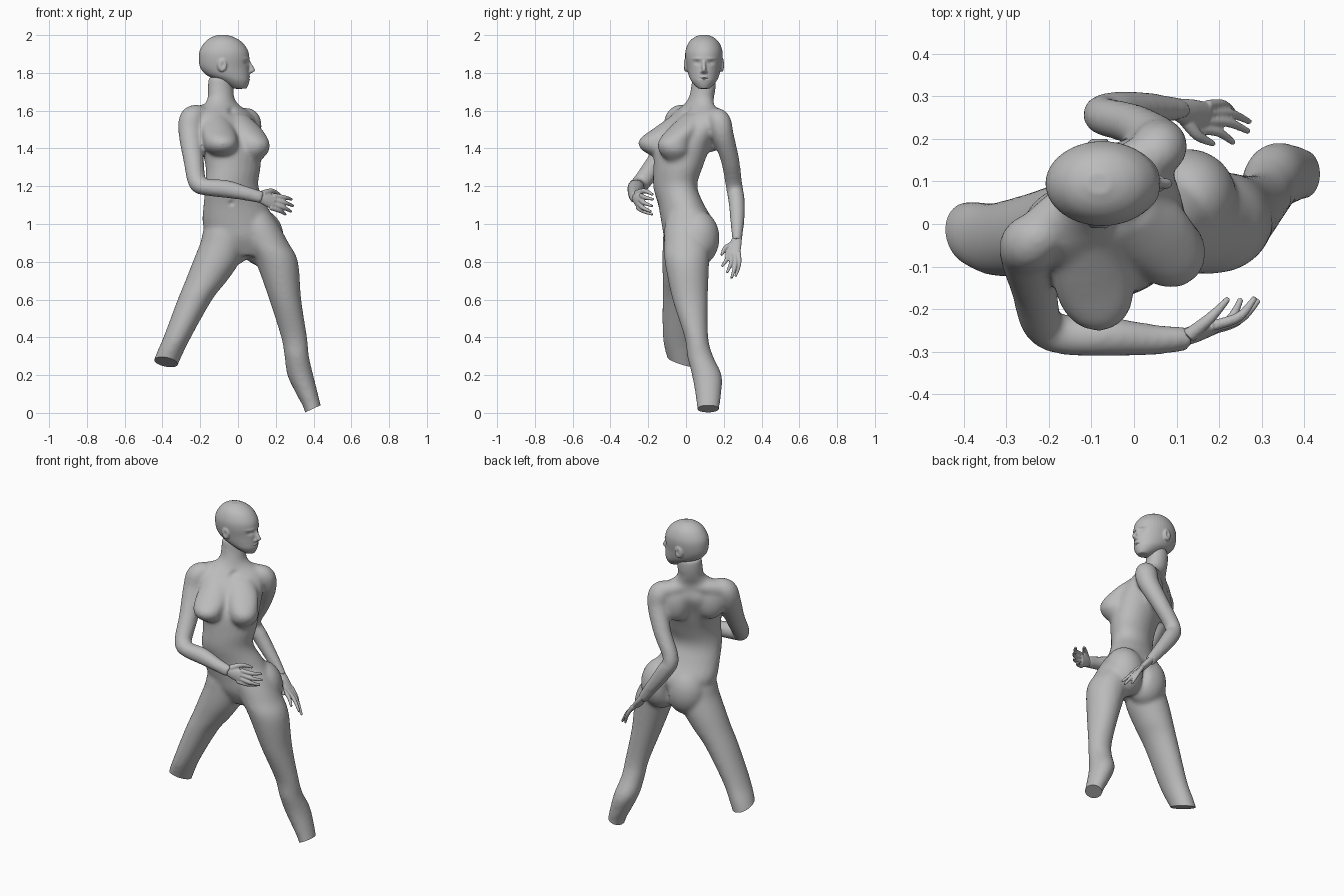
import bpy, bmesh, math
from mathutils import Vector, Matrix

grey = bpy.data.materials.new("plain_grey")
grey.diffuse_color = (0.5, 0.5, 0.5, 1)


def smooth_path(rows, steps=5):
    """Catmull-Rom interpolation of rows of numbers."""
    out = []
    for i in range(len(rows) - 1):
        p = [rows[max(0, min(len(rows) - 1, i + k))] for k in (-1, 0, 1, 2)]
        for s in range(steps):
            t = s / steps
            out.append([0.5 * (2 * b + (c - a) * t + (2 * a - 5 * b + 4 * c - d) * t * t
                               + (3 * b - a - 3 * c + d) * t ** 3) for a, b, c, d in zip(*p)])
    return out + [list(rows[-1])]


def tube(bm, rows, side=None, sides=24):
    """Loft ellipses x,y,z,a,b,(turn). Rings are level unless a side vector is given."""
    rows = smooth_path(rows)
    rings = []
    for i, r in enumerate(rows):
        c = Vector(r[:3])
        if side is None:
            ang = math.radians(r[5]) if len(r) > 5 else 0
            u = Vector((math.cos(ang), math.sin(ang), 0))
            v = Vector((-u.y, u.x, 0))
        else:
            t = Vector(rows[min(i + 1, len(rows) - 1)][:3]) - Vector(rows[max(i - 1, 0)][:3])
            t.normalize()
            u = Vector(side)
            u = (u - t * u.dot(t)).normalized()
            v = t.cross(u)
        rings.append([bm.verts.new(c + u * r[3] * math.cos(k * math.tau / sides)
                                   + v * r[4] * math.sin(k * math.tau / sides)) for k in range(sides)])
    for p, q in zip(rings, rings[1:]):
        for k in range(sides):
            j = (k + 1) % sides
            bm.faces.new((p[k], p[j], q[j], q[k]))
    bm.faces.new(rings[0][::-1])
    bm.faces.new(rings[-1])


def blob(bm, c, size, turn=0):
    m = Matrix.Translation(c) @ Matrix.Rotation(math.radians(turn), 4, 'Z') @ Matrix.Diagonal((*size, 1))
    bmesh.ops.create_uvsphere(bm, u_segments=24, v_segments=16, radius=1, matrix=m)


def fuse(bm, name, voxel, rounds, shape=None):
    """Blend overlapping volumes into one skin, then run an optional shaping step."""
    bmesh.ops.recalc_face_normals(bm, faces=bm.faces)
    me = bpy.data.meshes.new(name)
    bm.to_mesh(me)
    ob = bpy.data.objects.new(name, me)
    bpy.context.collection.objects.link(ob)
    r = ob.modifiers.new("blend", 'REMESH')
    r.mode, r.voxel_size = 'VOXEL', voxel
    s = ob.modifiers.new("soften", 'SMOOTH')
    s.factor, s.iterations = 0.5, rounds
    baked = bpy.data.meshes.new_from_object(ob.evaluated_get(bpy.context.evaluated_depsgraph_get()))
    ob.modifiers.clear()
    bm.clear()
    bm.from_mesh(baked)
    if shape:
        shape(bm)
    bm.to_mesh(me)
    bm.free()
    me.materials.clear()
    me.materials.append(grey)
    bpy.ops.object.select_all(action='DESELECT')
    ob.select_set(True)
    bpy.context.view_layer.objects.active = ob
    bpy.ops.object.shade_smooth_by_angle(angle=math.radians(40))


def push(bm, c, radius, move):
    """Soft local push, used for hollows and ridges."""
    c, move = Vector(c), Vector(move)
    for v in bm.verts:
        d = Vector(((v.co - c)[i] / radius[i] for i in range(3))).length_squared
        if d < 6:
            v.co += move * math.exp(-d)


def cut(bm, point, normal, sign):
    """Slice one lower leg flat."""
    faces = [f for f in bm.faces if f.calc_center_median().z < 0.45 and f.calc_center_median().x * sign > 0.1]
    geom = set(faces) | {e for f in faces for e in f.edges} | {v for f in faces for v in f.verts}
    res = bmesh.ops.bisect_plane(bm, geom=list(geom), plane_co=point, plane_no=normal, clear_outer=True)
    edges = [g for g in res["geom_cut"] if isinstance(g, bmesh.types.BMEdge)]
    bmesh.ops.holes_fill(bm, edges=edges, sides=0)


# body: torso
bm = bmesh.new()
tube(bm, [(0.045, 0.01, 0.83, 0.08, 0.075, 12), (0.035, 0.015, 0.92, 0.185, 0.125, 12),
          (0.008, 0.012, 1.0, 0.198, 0.138, 12), (-0.015, -0.025, 1.1, 0.172, 0.118, 16),
          (-0.033, -0.057, 1.2, 0.147, 0.11, 24), (-0.026, -0.042, 1.3, 0.153, 0.122, 30),
          (-0.04, -0.015, 1.42, 0.17, 0.138, 34), (-0.068, 0.028, 1.52, 0.187, 0.118, 36),
          (-0.08, 0.05, 1.585, 0.172, 0.082, 36), (-0.087, 0.065, 1.625, 0.115, 0.066, 36),
          (-0.09, 0.08, 1.665, 0.076, 0.064, 36), (-0.092, 0.092, 1.72, 0.072, 0.062, 36),
          (-0.09, 0.095, 1.78, 0.07, 0.06, 36)])
# shoulder girdle and shoulder blades
tube(bm, [(-0.25, -0.04, 1.57, 0.05, 0.05), (-0.17, 0.028, 1.585, 0.054, 0.05),
          (-0.09, 0.08, 1.6, 0.05, 0.05), (-0.01, 0.138, 1.575, 0.052, 0.05),
          (0.06, 0.18, 1.555, 0.05, 0.05)], side=(0.55, -0.8, 0))
blob(bm, (-0.185, 0.022, 1.5), (0.085, 0.055, 0.11), 36)
blob(bm, (-0.03, 0.135, 1.49), (0.085, 0.055, 0.11), 36)
# bust and seat
tube(bm, [(-0.12, -0.02, 1.58, 0.055, 0.045, 30), (-0.108, -0.085, 1.51, 0.085, 0.08, 25),
          (-0.095, -0.143, 1.45, 0.09, 0.104, 20), (-0.09, -0.15, 1.4, 0.084, 0.094, 20),
          (-0.085, -0.13, 1.36, 0.05, 0.055, 20)])
tube(bm, [(-0.005, 0.04, 1.58, 0.055, 0.045, 40), (0.04, -0.01, 1.51, 0.085, 0.075, 40),
          (0.078, -0.058, 1.44, 0.084, 0.09, 40), (0.08, -0.06, 1.385, 0.082, 0.085, 40),
          (0.068, -0.05, 1.335, 0.05, 0.055, 40)])
blob(bm, (-0.04, 0.05, 0.925), (0.125, 0.112, 0.15))
blob(bm, (0.125, 0.06, 0.925), (0.118, 0.118, 0.15))
# legs
tube(bm, [(-0.035, -0.005, 1.08, 0.08, 0.08), (-0.06, -0.005, 0.98, 0.118, 0.112),
          (-0.078, -0.005, 0.9, 0.122, 0.118),
          (-0.115, -0.008, 0.8, 0.125, 0.118), (-0.168, -0.015, 0.7, 0.111, 0.109),
          (-0.228, -0.025, 0.6, 0.092, 0.1), (-0.322, -0.036, 0.4, 0.073, 0.087),
          (-0.376, -0.022, 0.28, 0.069, 0.075), (-0.43, 0.0, 0.12, 0.055, 0.05)])
tube(bm, [(0.065, 0.0, 1.1, 0.08, 0.08), (0.1, 0.0, 1.0, 0.112, 0.112),
          (0.148, 0.005, 0.9, 0.12, 0.122),
          (0.205, 0.005, 0.8, 0.113, 0.118), (0.25, 0.022, 0.6, 0.085, 0.094),
          (0.297, 0.055, 0.4, 0.069, 0.063), (0.311, 0.075, 0.3, 0.065, 0.069),
          (0.33, 0.11, 0.2, 0.069, 0.079), (0.366, 0.118, 0.1, 0.058, 0.069),
          (0.396, 0.117, 0.02, 0.047, 0.059), (0.425, 0.115, -0.1, 0.043, 0.052)])
# arms
tube(bm, [(-0.19, -0.01, 1.58, 0.05, 0.05), (-0.242, -0.042, 1.56, 0.066, 0.066),
          (-0.25, -0.07, 1.48, 0.062, 0.066), (-0.235, -0.15, 1.34, 0.053, 0.055),
          (-0.215, -0.235, 1.22, 0.049, 0.049), (-0.165, -0.26, 1.195, 0.048, 0.045),
          (-0.06, -0.265, 1.185, 0.046, 0.048), (0.05, -0.272, 1.16, 0.036, 0.038),
          (0.13, -0.27, 1.14, 0.027, 0.035)], side=(0.5, -0.85, 0.2))
tube(bm, [(0.02, 0.14, 1.565, 0.05, 0.05), (0.055, 0.175, 1.545, 0.062, 0.066),
          (0.055, 0.195, 1.47, 0.058, 0.062), (0.0, 0.233, 1.34, 0.049, 0.051),
          (-0.075, 0.255, 1.2, 0.045, 0.045), (-0.04, 0.268, 1.12, 0.044, 0.047),
          (0.03, 0.272, 1.02, 0.038, 0.04), (0.115, 0.27, 0.905, 0.025, 0.031)], side=(0.1, 1, 0.2))


def finish_body(b):
    push(b, (-0.035, -0.15, 1.11), (0.012, 0.06, 0.012), (0, 0.01, 0))        # navel
    push(b, (-0.03, -0.01, 1.6), (0.02, 0.05, 0.02), (-0.006, 0.01, -0.003))  # throat hollow
    push(b, (-0.12, 0.13, 1.4), (0.03, 0.06, 0.14), (0.008, -0.012, 0))       # spine
    push(b, (0.04, 0.17, 0.9), (0.018, 0.06, 0.08), (0, -0.02, 0))            # seat cleft
    cut(b, (-0.375, -0.03, 0.27), (-0.2, -0.3, -0.9), -1)
    cut(b, (0.393, 0.115, 0.02), (0.42, 0, -0.9), 1)


fuse(bm, "body", 0.009, 18, finish_body)

# head facing +x
bm = bmesh.new()
tube(bm, [(0.012, 0.095, 1.716, 0.032, 0.028), (-0.002, 0.095, 1.733, 0.055, 0.048),
          (-0.024, 0.095, 1.76, 0.085, 0.069), (-0.054, 0.095, 1.79, 0.115, 0.082),
          (-0.071, 0.095, 1.83, 0.13, 0.091), (-0.074, 0.095, 1.88, 0.134, 0.099),
          (-0.075, 0.095, 1.92, 0.127, 0.097), (-0.077, 0.095, 1.96, 0.101, 0.081),
          (-0.08, 0.095, 1.985, 0.068, 0.056), (-0.082, 0.095, 2.0, 0.028, 0.024)], sides=40)
# nose, lips, chin
tube(bm, [(0.052, 0.095, 1.868, 0.01, 0.009), (0.062, 0.095, 1.84, 0.015, 0.01),
          (0.073, 0.095, 1.815, 0.018, 0.013), (0.066, 0.095, 1.802, 0.012, 0.012)])
blob(bm, (0.06, 0.095, 1.805), (0.014, 0.02, 0.01))
blob(bm, (0.05, 0.095, 1.778), (0.016, 0.026, 0.007))
blob(bm, (0.049, 0.095, 1.765), (0.015, 0.022, 0.007))
blob(bm, (0.03, 0.095, 1.735), (0.022, 0.026, 0.016))
for s in (-1, 1):
    blob(bm, (-0.085, 0.095 + s * 0.095, 1.842), (0.026, 0.014, 0.037), s * 12)  # ears
    blob(bm, (0.03, 0.095 + s * 0.037, 1.855), (0.016, 0.018, 0.011))            # eyes


def finish_head(b):
    for s in (-1, 1):
        push(b, (0.05, 0.095 + s * 0.036, 1.854), (0.04, 0.021, 0.012), (-0.008, 0, 0))
        push(b, (0.05, 0.095 + s * 0.04, 1.877), (0.04, 0.028, 0.007), (0.004, 0, -0.003))
        push(b, (-0.08, 0.095 + s * 0.108, 1.842), (0.011, 0.02, 0.018), (0, -s * 0.008, 0))
    push(b, (0.065, 0.095, 1.771), (0.03, 0.024, 0.003), (-0.005, 0, 0))


fuse(bm, "head", 0.0045, 4, finish_head)


def hand(name, wrist, knuckle, spread, tips, thumb, bend):
    bm = bmesh.new()
    w, k, sp, bend = map(Vector, (wrist, knuckle, spread, bend))
    n = sp.normalized()
    tube(bm, [(*w, 0.024, 0.02), (*w.lerp(k, 0.5), 0.034, 0.02), (*k, 0.039, 0.015)], side=n)
    for i, tip in enumerate(tips):
        base = k + sp * (1 - i * 2 / 3) - (k - w) * 0.12
        mid = base.lerp(Vector(tip), 0.5) + bend
        tube(bm, [(*base, 0.013, 0.013), (*mid, 0.0115, 0.0115), (*tip, 0.007, 0.007)], side=n, sides=12)
    tube(bm, [(*p, r, r) for p, r in zip(thumb, (0.018, 0.013, 0.007))], side=(0.3, 0.5, 0.8), sides=12)
    fuse(bm, name, 0.004, 3)


hand("right_hand", (0.1, -0.272, 1.148), (0.19, -0.243, 1.115), (0.008, 0.008, 0.032),
     [(0.285, -0.172, 1.13), (0.293, -0.178, 1.095), (0.282, -0.185, 1.065), (0.252, -0.175, 1.05)],
     [(0.13, -0.262, 1.16), (0.18, -0.22, 1.175), (0.222, -0.175, 1.155)], (0.012, -0.012, 0))
hand("left_hand", (0.095, 0.272, 0.932), (0.168, 0.248, 0.84), (-0.012, -0.028, 0.004),
     [(0.235, 0.19, 0.775), (0.27, 0.217, 0.742), (0.272, 0.24, 0.712), (0.235, 0.262, 0.722)],
     [(0.118, 0.25, 0.893), (0.15, 0.208, 0.872), (0.188, 0.188, 0.835)], (0.006, 0.01, 0))
